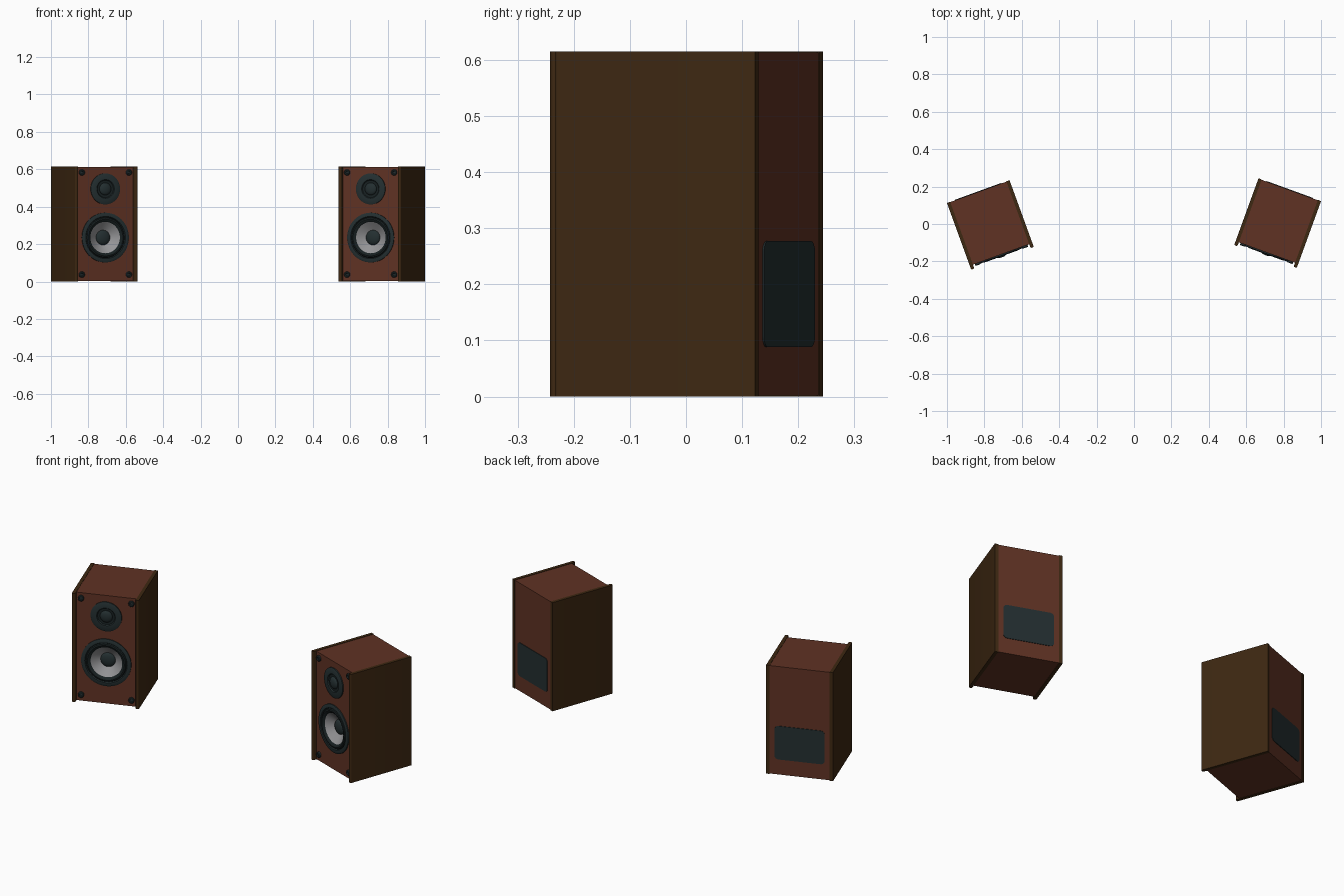
import bpy, bmesh, math
from mathutils import Matrix, Vector

if "Cube" in bpy.data.objects:
    bpy.data.objects.remove(bpy.data.objects["Cube"])


def material(name, rgb):
    m = bpy.data.materials.new(name)
    m.use_nodes = True
    m.diffuse_color = (*rgb, 1)
    m.node_tree.nodes["Principled BSDF"].inputs["Base Color"].default_value = (*rgb, 1)
    return m


CHERRY = material("cherry_wood", (0.115, 0.032, 0.017))
DARK = material("dark_wood", (0.048, 0.021, 0.006))
SLATE = material("slate_plastic", (0.017, 0.028, 0.030))
RUBBER = material("dark_rubber", (0.009, 0.015, 0.016))
GREY = material("grey_cone", (0.30, 0.30, 0.31))

HEIGHT, HALF_W, HALF_D, PANEL = 0.615, 0.178, 0.19, 0.018
FRONT, BACK = -0.168, 0.188
WOOFER_Z, TWEETER_Z = 0.235, 0.495


def finish(bm, name, mat, matrix, smooth=True):
    mesh = bpy.data.meshes.new(name)
    bm.to_mesh(mesh)
    bm.free()
    mesh.materials.append(mat)
    if smooth:
        mesh.shade_smooth()
        mesh.set_sharp_from_angle(angle=math.radians(35))
    ob = bpy.data.objects.new(name, mesh)
    bpy.context.collection.objects.link(ob)
    ob.matrix_world = matrix
    return ob


def box(name, mat, place, low, high, rounded=None, radius=0.006):
    """Box between two corners; edges accepted by the rule `rounded` get a bevel."""
    low, high = Vector(low), Vector(high)
    bm = bmesh.new()
    bmesh.ops.create_cube(bm, size=1)
    for v in bm.verts:
        v.co = (low + high) / 2 + v.co * (high - low)
    if rounded:
        edges = [e for e in bm.edges if rounded(e)]
        bmesh.ops.bevel(bm, geom=edges, offset=radius, segments=4,
                        profile=0.5, affect='EDGES')
    return finish(bm, name, mat, place)


def lathe(name, mat, matrix, profile, sides=48):
    """Turn (radius, height) points, listed from the rim inward."""
    bm = bmesh.new()
    rings = []
    for r, h in profile:
        if r == 0:
            rings.append([bm.verts.new((0, 0, h))] * sides)
        else:
            rings.append([bm.verts.new((r * math.cos(a), r * math.sin(a), h))
                          for a in (2 * math.pi * k / sides for k in range(sides))])
    for outer, inner in zip(rings, rings[1:]):
        for k in range(sides):
            n = (k + 1) % sides
            corners = [outer[k], outer[n], inner[n], inner[k]]
            bm.faces.new(list(dict.fromkeys(corners)))
    return finish(bm, name, mat, matrix)


def dome(radius, base, rise, steps=6):
    return [(radius * math.cos(t) if i < steps else 0, base + rise * math.sin(t))
            for i, t in ((i, i * math.pi / 2 / steps) for i in range(steps + 1))]


def along_y(e):
    d = e.verts[0].co - e.verts[1].co
    return abs(d.x) + abs(d.z) < 1e-5


def front_upright(e):
    d = e.verts[0].co - e.verts[1].co
    return abs(d.x) + abs(d.y) < 1e-5 and e.verts[0].co.y < 0


def speaker(side, place):
    def on_front(x, z):
        return place @ Matrix.Translation((x, FRONT, z)) @ Matrix.Rotation(math.pi / 2, 4, 'X')

    # Cabinet with a round opening for the woofer
    inner = HALF_W - PANEL
    cabinet = box(side + "_cabinet", CHERRY, place,
                  (-inner, FRONT, 0.002), (inner, BACK, HEIGHT - 0.002))
    bm = bmesh.new()
    bmesh.ops.create_cone(bm, cap_ends=True, segments=48, radius1=0.11,
                          radius2=0.11, depth=0.12)
    cutter = finish(bm, side + "_opening_cutter", CHERRY, on_front(0, WOOFER_Z), False)
    cutter.hide_render = True
    cutter.display_type = 'WIRE'
    cut = cabinet.modifiers.new("woofer_opening", 'BOOLEAN')
    cut.operation = 'DIFFERENCE'
    cut.solver = 'EXACT'
    cut.object = cutter
    bpy.context.view_layer.update()
    bpy.context.view_layer.objects.active = cabinet
    bpy.ops.object.modifier_apply(modifier=cut.name)
    bpy.data.objects.remove(cutter)

    # Side panels standing proud of the front
    for label, s in (("left", 1), ("right", -1)):
        xs = sorted((s * inner, s * HALF_W))
        box(f"{side}_{label}_side_panel", DARK, place,
            (xs[0], -HALF_D, 0), (xs[1], HALF_D, HEIGHT), front_upright)

    # Woofer
    w = on_front(0, WOOFER_Z)
    lathe(side + "_woofer_frame", SLATE, w,
          [(0.133, -0.001), (0.133, 0.006), (0.130, 0.008), (0.113, 0.008), (0.109, 0.002)])
    lathe(side + "_woofer_surround", RUBBER, w,
          [(0.109, 0.002), (0.105, 0.008), (0.098, 0.010), (0.090, 0.007), (0.084, 0)])
    lathe(side + "_woofer_cone", GREY, w, [(0.084, 0), (0.062, -0.018), (0.036, -0.036)])
    lathe(side + "_woofer_dust_cap", SLATE, w, dome(0.040, -0.034, 0.016))

    # Tweeter
    t = on_front(0, TWEETER_Z)
    lathe(side + "_tweeter_plate", SLATE, t,
          [(0.083, -0.001), (0.083, 0.006), (0.080, 0.008), (0.050, 0.008), (0.046, 0.003)])
    lathe(side + "_tweeter_ring", RUBBER, t, [(0.046, 0.003), (0.030, 0.002)])
    lathe(side + "_tweeter_dome", SLATE, t, dome(0.033, 0.002, 0.014))

    # Corner sockets for the grille
    for i, (x, z) in enumerate((x, z) for x in (-0.134, 0.134) for z in (0.037, 0.583)):
        lathe(f"{side}_grille_socket_{i + 1}", SLATE, on_front(x, z),
              [(0.016, -0.001), (0.016, 0.008), (0.013, 0.011), (0.008, 0.011),
               (0.006, 0.006), (0, 0.006)], 20)

    # Connection plate on the back
    box(side + "_back_plate", SLATE, place, (-0.133, BACK - 0.003, 0.088),
        (0.133, BACK + 0.003, 0.277), along_y, 0.02)


# The pair, turned toward each other
for side, s in (("left", 1), ("right", -1)):
    speaker(side + "_speaker", Matrix.Translation((s * 0.768, s * 0.005, 0))
            @ Matrix.Rotation(math.radians(-20 * s), 4, 'Z'))
